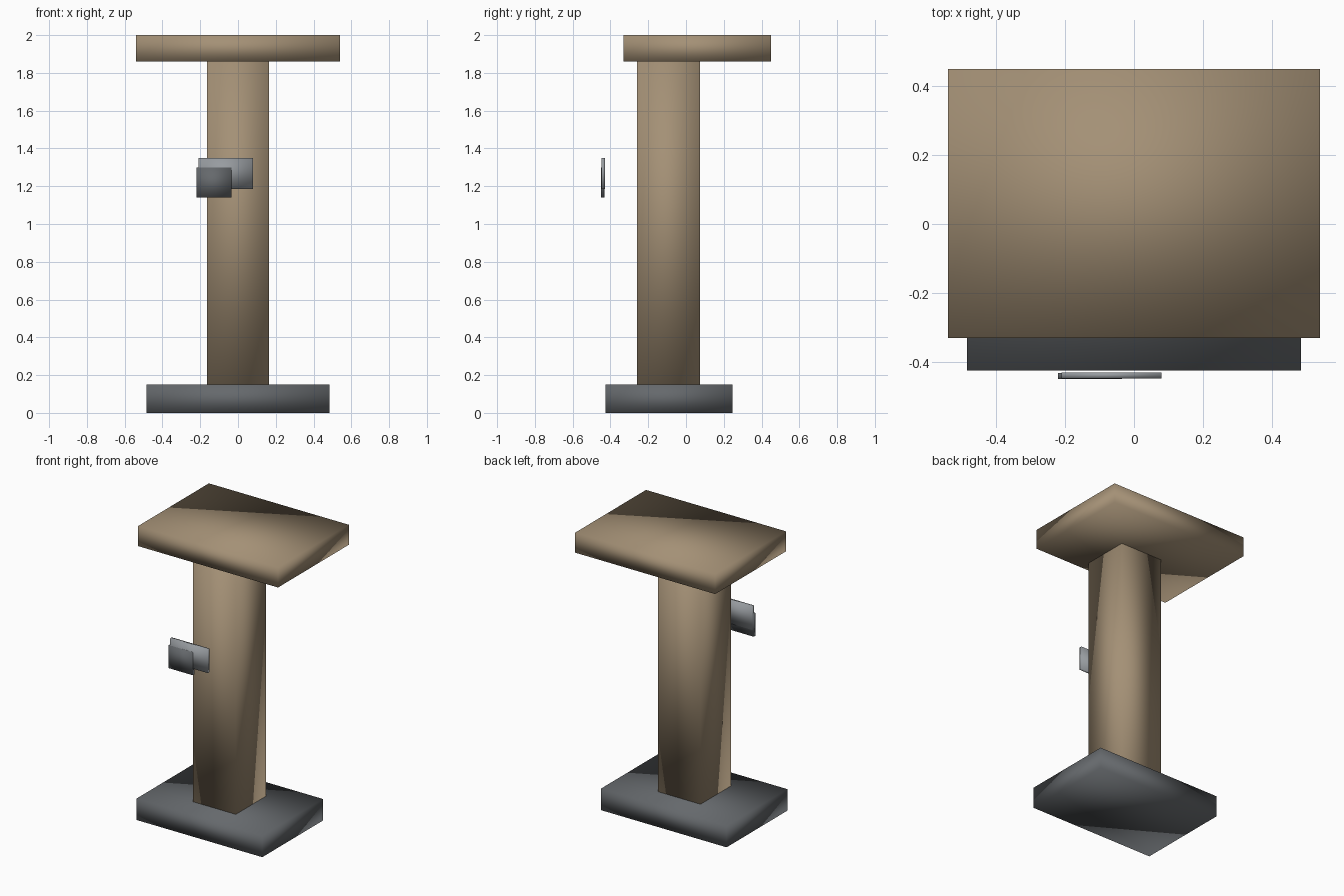
import bpy
import bmesh

cube = bpy.data.objects.get("Cube")
if cube:
    bpy.data.objects.remove(cube, do_unlink=True)


def material(name, rgb):
    mat = bpy.data.materials.new(name)
    mat.use_nodes = True
    color = (*rgb, 1)
    mat.diffuse_color = color
    mat.node_tree.nodes["Principled BSDF"].inputs["Base Color"].default_value = color
    return mat


def box(name, low, high, mat):
    """Smooth-shaded box between two opposite corners."""
    mesh = bpy.data.meshes.new(name)
    bm = bmesh.new()
    bmesh.ops.create_cube(bm, size=1)
    for v in bm.verts:
        v.co = [(a + b) / 2 + c * (b - a) for a, b, c in zip(low, high, v.co)]
    for f in bm.faces:
        f.smooth = True
    bm.to_mesh(mesh)
    bm.free()
    mesh.materials.append(mat)
    obj = bpy.data.objects.new(name, mesh)
    bpy.context.collection.objects.link(obj)
    return obj


wood = material("tan wood", (0.37, 0.28, 0.18))
dark = material("dark grey", (0.13, 0.14, 0.15))
light = material("light grey", (0.31, 0.33, 0.35))

# Stand: base slab, square column and top slab
box("base", (-0.485, -0.425, 0), (0.485, 0.245, 0.15), dark)
box("column", (-0.165, -0.26, 0.15), (0.165, 0.075, 1.86), wood)
box("top_slab", (-0.54, -0.33, 1.86), (0.54, 0.45, 2), wood)

# Two overlapping plates floating in front of the column
box("large_plate", (-0.21, -0.448, 1.185), (0.08, -0.43, 1.35), light)
box("small_plate", (-0.22, -0.45, 1.14), (-0.035, -0.432, 1.3), dark)
